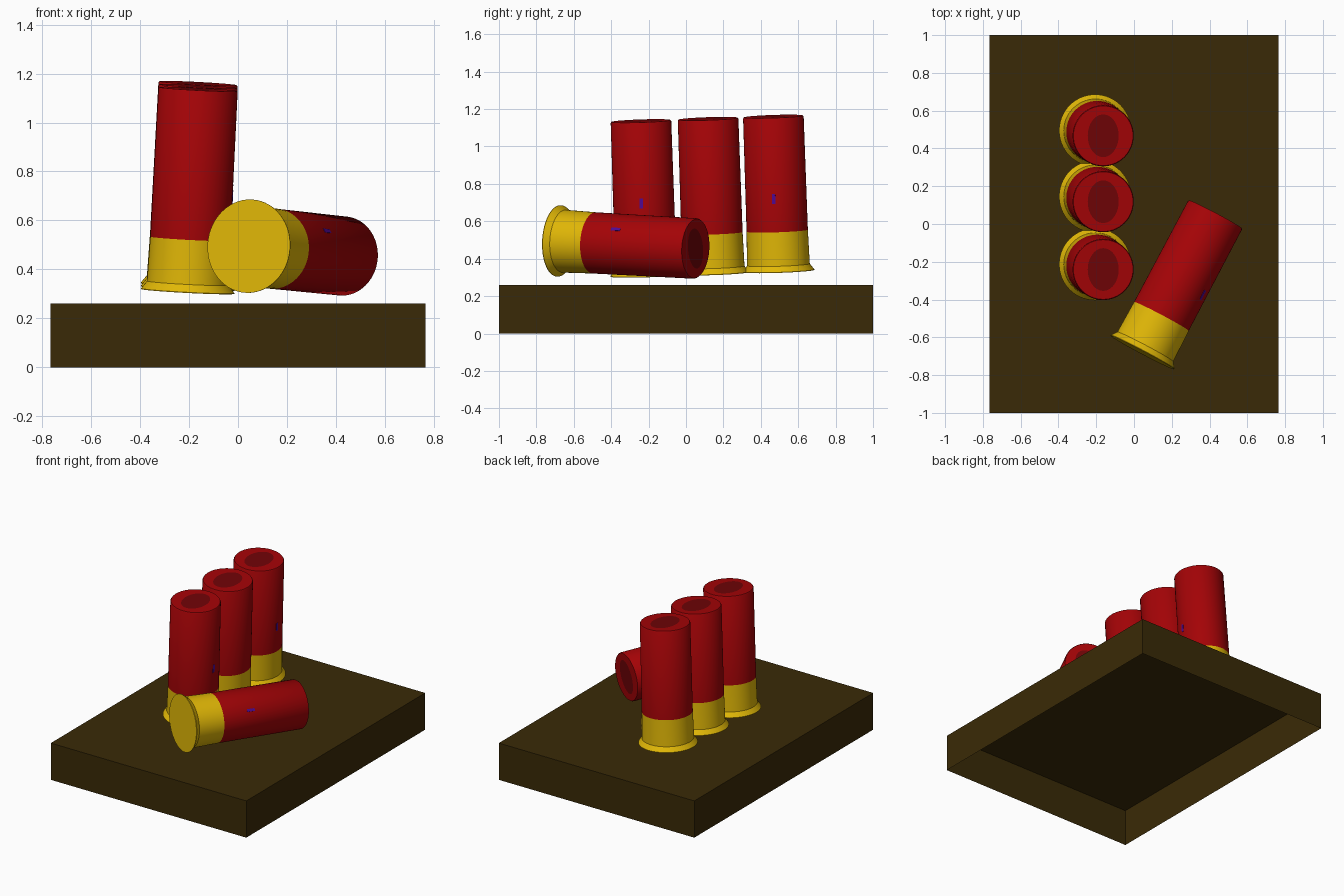
import bpy, bmesh, math
from mathutils import Vector, Matrix

if "Cube" in bpy.data.objects:
    bpy.data.objects.remove(bpy.data.objects["Cube"])


def mat(name, rgb):
    m = bpy.data.materials.new(name)
    m.diffuse_color = (*rgb, 1)
    m.use_nodes = True
    m.node_tree.nodes["Principled BSDF"].inputs["Base Color"].default_value = m.diffuse_color
    return m


BROWN = mat("dark_brown", (0.042, 0.023, 0.002))
GOLD = mat("brass_yellow", (0.76, 0.48, 0.002))
RED = mat("red", (0.37, 0.001, 0.002))
DARK = mat("dark_red", (0.16, 0.001, 0.002))
BLUE = mat("deep_blue", (0.08, 0.003, 0.30))


def finish(name, bm, mats, angle=35):
    me = bpy.data.meshes.new(name)
    bm.to_mesh(me)
    bm.free()
    for m in mats:
        me.materials.append(m)
    ob = bpy.data.objects.new(name, me)
    bpy.context.collection.objects.link(ob)
    bpy.ops.object.select_all(action='DESELECT')
    ob.select_set(True)
    bpy.context.view_layer.objects.active = ob
    bpy.ops.object.shade_smooth_by_angle(angle=math.radians(angle))
    return ob


# slab under the shells, hollow and open underneath
bm = bmesh.new()
bmesh.ops.create_cube(bm, size=1, matrix=Matrix.Translation((0, 0, 0.13))
                      @ Matrix.Diagonal((1.53, 2.0, 0.26, 1)))
bm.normal_update()
bmesh.ops.delete(bm, geom=[f for f in bm.faces if f.normal.z < -0.9],
                 context='FACES_ONLY')
finish("base_slab", bm, [BROWN])

# shell rings: x radius, y radius, height, material of the band above the ring
RINGS = [(0.191, 0.191, 0.000, 0), (0.191, 0.191, 0.003, 0),
         (0.168, 0.168, 0.034, 0), (0.164, 0.164, 0.216, 1),
         (0.162, 0.162, 0.822, 1), (0.158, 0.158, 0.828, 1),
         (0.082, 0.113, 0.828, 2)]
SIDES = 56


def shell(name, bottom, top, fleck=None):
    bm = bmesh.new()
    loops = []
    for rx, ry, z, _ in RINGS:
        loops.append([bm.verts.new((rx * math.cos(2 * math.pi * i / SIDES),
                                    ry * math.sin(2 * math.pi * i / SIDES), z))
                      for i in range(SIDES)])
    for k in range(len(RINGS) - 1):
        for i in range(SIDES):
            j = (i + 1) % SIDES
            f = bm.faces.new((loops[k][i], loops[k][j],
                              loops[k + 1][j], loops[k + 1][i]))
            f.material_index = RINGS[k][3]
    bm.faces.new(loops[0][::-1])                    # brass underside
    bm.faces.new(loops[-1]).material_index = 2      # dark oval on the end
    ob = finish(name, bm, [GOLD, RED, DARK])
    b, t = Vector(bottom), Vector(top)
    axis = (t - b).normalized()
    rot = Vector((0, 0, 1)).rotation_difference(axis)
    ob.matrix_world = Matrix.Translation(b) @ rot.to_matrix().to_4x4()
    if fleck:
        # thin blue fleck on the body, facing the given direction
        height, facing = fleck
        n = Vector(facing)
        n = (n - axis * n.dot(axis)).normalized()
        frame = Matrix((n, axis.cross(n), axis)).transposed().to_4x4()
        bm = bmesh.new()
        bmesh.ops.create_cube(bm, size=1,
                              matrix=Matrix.Diagonal((0.004, 0.018, 0.055, 1)))
        fl = finish(name + "_fleck", bm, [BLUE])
        fl.matrix_world = Matrix.Translation(b + axis * height + n * 0.163) @ frame


# three leaning upright shells in a row
for n, y in enumerate((0.495, 0.146, -0.213)):
    z = 0.334 - 0.012 * n
    shell(f"upright_shell_{n + 1}", (-0.206, y, z), (-0.163, y - 0.028, z + 0.827),
          None if n == 1 else (0.395, (1, -0.08, 0)))

# shell lying on its side
shell("lying_shell", (0.044, -0.68, 0.495), (0.425, 0.04, 0.455),
      (0.415, (0.75, -0.4, 0.5)))
